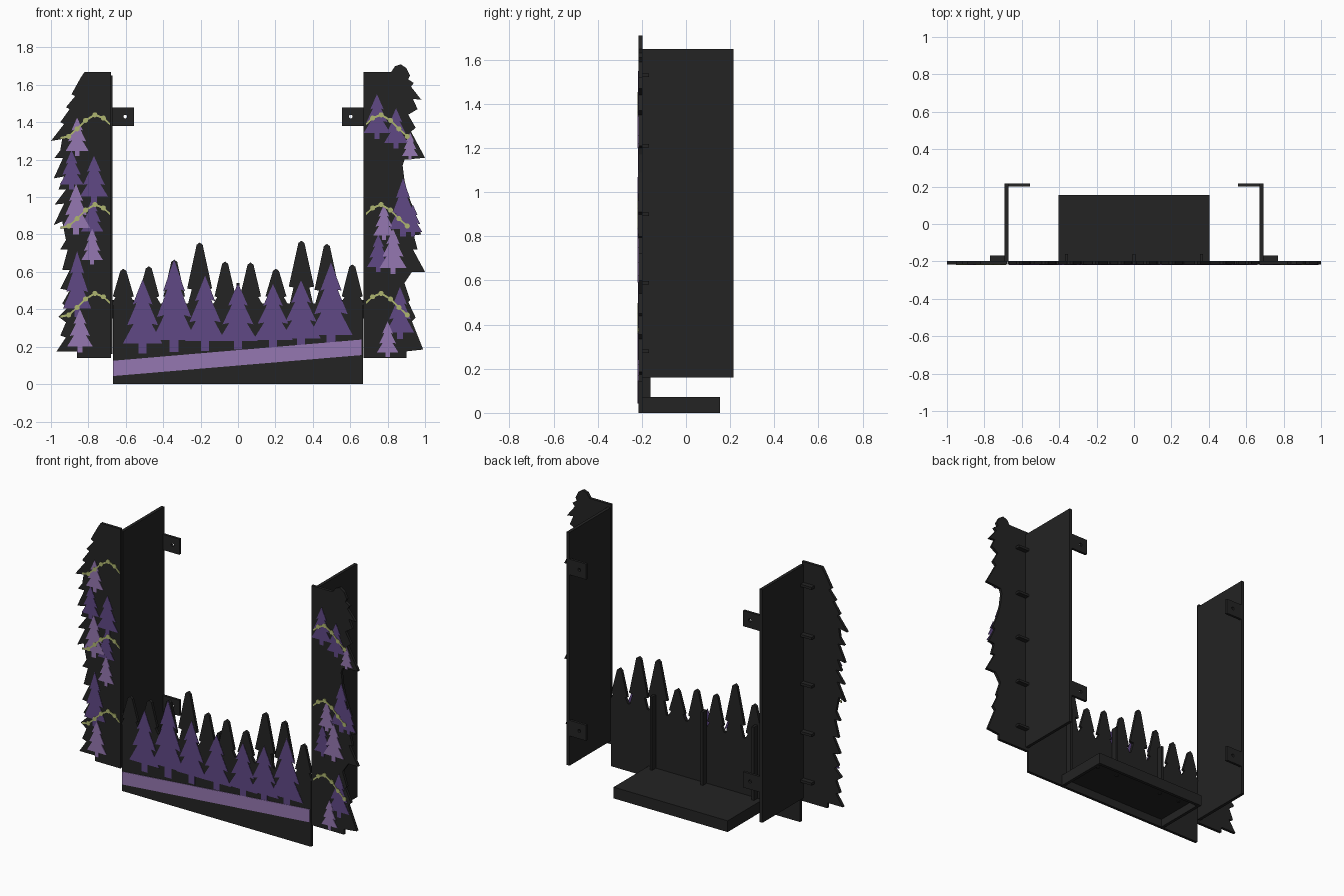
import bpy, bmesh, math

if "Cube" in bpy.data.objects:
    bpy.data.objects.remove(bpy.data.objects["Cube"])


def material(name, rgb):
    m = bpy.data.materials.new(name)
    m.diffuse_color = (*rgb, 1)
    m.use_nodes = True
    m.node_tree.nodes["Principled BSDF"].inputs["Base Color"].default_value = m.diffuse_color
    return m


BLACK = material("black", (0.017, 0.017, 0.017))
DARK = material("dark_purple", (0.115, 0.065, 0.235))
LIGHT = material("light_purple", (0.30, 0.185, 0.44))
OLIVE = material("olive", (0.43, 0.47, 0.16))


def finish(name, bm, mat):
    bmesh.ops.recalc_face_normals(bm, faces=bm.faces)
    me = bpy.data.meshes.new(name)
    bm.to_mesh(me)
    bm.free()
    me.materials.append(mat)
    ob = bpy.data.objects.new(name, me)
    bpy.context.collection.objects.link(ob)
    return ob


def plates(name, shapes, y0, y1, mat):
    """Flat x-z shapes extruded from y0 to y1; a shape is an outline plus optional holes."""
    bm = bmesh.new()
    for loops in shapes:
        edges = []
        for loop in loops:
            vs = [bm.verts.new((x, y0, z)) for x, z in loop]
            edges += [bm.edges.new((vs[i - 1], vs[i])) for i in range(len(vs))]
        fill = bmesh.ops.triangle_fill(bm, use_beauty=True, use_dissolve=False, edges=edges,
                                       normal=(0, -1, 0))
        faces = [g for g in fill["geom"] if isinstance(g, bmesh.types.BMFace)]
        ext = bmesh.ops.extrude_face_region(bm, geom=faces, use_keep_orig=True)
        for v in ext["geom"]:
            if isinstance(v, bmesh.types.BMVert):
                v.co.y = y1
    return finish(name, bm, mat)


def boxes(name, bounds, mat=BLACK):
    bm = bmesh.new()
    for x0, x1, y0, y1, z0, z1 in bounds:
        for v in bmesh.ops.create_cube(bm, size=1)["verts"]:
            v.co = (x1 if v.co.x > 0 else x0, y1 if v.co.y > 0 else y0, z1 if v.co.z > 0 else z0)
    return finish(name, bm, mat)


def circle(x, z, r, n=16):
    return [(x + r * math.cos(2 * math.pi * i / n), z + r * math.sin(2 * math.pi * i / n))
            for i in range(n)]


def rect(x0, x1, z0, z1):
    return [(x0, z0), (x1, z0), (x1, z1), (x0, z1)]


def tree(x, top, bottom, half):
    """Three-tier fir with a trunk."""
    side = [(.5, .66), (.3, .68), (.78, .38), (.45, .4), (1, .13), (.2, .13), (.2, 0)]
    h = top - bottom
    right = [(x + a * half, bottom + b * h) for a, b in side]
    left = [(x - a * half, bottom + b * h) for a, b in reversed(side)]
    return [[(x, top)] + right + left]


BACK, FRONT = -0.198, -0.216

# Side panels with ragged fir outlines (hundredths of a unit)
left_edge = [(-68, 14), (-68, 167), (-82, 167), (-84, 164), (-89, 155), (-87, 154), (-92, 148),
             (-90, 147), (-95, 140), (-93, 139), (-100, 130), (-94, 131), (-95, 125), (-98, 121),
             (-93.5, 121), (-98.5, 110), (-93, 111), (-96, 104), (-92, 104), (-98, 96),
             (-93, 96.5), (-98.5, 85), (-94, 87), (-92, 77), (-95, 72), (-91, 72), (-94, 61),
             (-90, 61), (-95, 51), (-90, 50), (-94, 43), (-91, 41), (-96, 36), (-92, 33),
             (-95, 26), (-92, 25), (-97, 17.5), (-86, 17.5), (-86, 14)]
right_edge = [(67, 14), (67, 167), (82, 167), (84, 170), (87, 171), (90, 169), (92, 165),
              (91, 163), (94, 161), (92.5, 159), (98, 152), (93.5, 152.5), (96, 147), (91, 144),
              (95, 137), (92.5, 135), (100, 121), (89, 120), (88, 117), (89, 109), (91, 101),
              (95, 91), (93.5, 90), (98, 80), (94, 79.5), (96, 72), (93.5, 72), (100, 60),
              (93, 60), (89, 54), (92, 45), (91, 44), (95, 35.5), (93, 33.5), (99, 18.5),
              (90, 17.5), (90, 14)]
for name, edge in (("left_front_panel", left_edge), ("right_front_panel", right_edge)):
    plates(name, [[[(x / 100, z / 100) for x, z in edge]]], BACK, FRONT, BLACK)

# Lower panel with a skyline of ten pointed firs
tops = [.617, .63, .665, .757, .655, .65, .617, .767, .75, .64]
sky = [(0.668, 0), (-0.668, 0), (-0.668, 0.42)]
for i, t in enumerate(tops):
    c = -0.613 + i * 0.136
    tier = max(0.465, t - 0.25)
    w = 0.056 + 0.1 * max(0, t - 0.65)
    sky += [(c - .062, .43), (c - .042, tier), (c - w, tier + .004), (c - .016, t - .012), (c, t),
            (c + .016, t - .012), (c + w, tier + .004), (c + .042, tier), (c + .062, .43)]
sky.append((0.668, 0.42))
plates("lower_front_panel", [[sky]], BACK, FRONT, BLACK)

# Coloured fir inlays: (x, top, bottom)
lower_trees = [(-.51, .56), (-.342, .665), (-.176, .58), (0, .54), (.187, .535), (.337, .555),
               (.497, .65)]
plates("lower_inlay_trees",
       [tree(x, t, .165 + .04 * (x + .5), .105 + .1 * max(0, t - .55)) for x, t in lower_trees],
       FRONT + .001, -.218, DARK)
dark_trees = [(-.77, 1.22, .97), (-.89, 1.25, 1.04), (-.78, .99, .79), (-.86, .71, .36),
              (.743, 1.55, 1.31), (.845, 1.475, 1.26), (.882, 1.10, .79), (.75, .80, .60),
              (.935, .96, .79), (.866, .52, .24)]
light_trees = [(-.86, 1.425, 1.22), (-.866, 1.07, .80), (-.78, .83, .64), (-.845, .40, .17),
               (.92, 1.345, 1.20), (.78, .96, .77), (.829, .83, .59), (.80, .335, .145)]
for name, trees, y, mat in (("side_trees_dark", dark_trees, -.218, DARK),
                            ("side_trees_light", light_trees, -.219, LIGHT)):
    plates(name, [tree(x, t, b, min(.075, .3 * (t - b))) for x, t, b in trees],
           FRONT + .001, y, mat)

# Slanted band across the lower panel
plates("slanted_band", [[[(-.668, .043), (.66, .155), (.66, .238), (-.668, .125)]]],
       FRONT + .001, -.219, LIGHT)

# Garlands of beads, three per side
arc = [(.685, -.05), (.72, -.018), (.765, 0), (.815, -.03), (.86, -.075), (.905, -.115)]
for s, name in ((-1, "left_garlands"), (1, "right_garlands")):
    shapes = []
    for peak in (1.44, .96, .485):
        pts = [(s * x, peak + d) for x, d in arc]
        if s < 0:
            pts.append((-.95, peak - .125))
        shapes.append([[(x, z + .006) for x, z in pts] + [(x, z - .006) for x, z in pts[::-1]]])
        shapes += [[circle(x, z, .014, 10)] for x, z in pts[1:6]]
    plates(name, shapes, FRONT + .001, -.22, OLIVE)

# Side walls, wall tabs with screw holes, and joint ribs
for s, side in ((-1, "left"), (1, "right")):
    def span(a, b):
        return sorted((s * a, s * b))
    boxes(side + "_wall", [(*span(.672, .692), -.2, .216, .16, 1.65)])
    plates(side + "_mounting_tabs",
           [[rect(*span(.555, .68), z - .05, z + .05), circle(s * .603, z, .01)]
            for z in (.40, 1.43)], .2, .216, BLACK)
    boxes(side + "_joint_ribs", [(*span(.69, .77), -.2, -.168, z - .008, z + .008)
                                 for z in (.28, .59, .90, 1.21, 1.53)])

# Stiffening ribs behind the lower panel
boxes("back_ribs", [(x - .008, x + .008, -.2, -.16, .06, .54) for x in (-.36, 0, .36)])

# Shelf: top plate with a skirt, open below
boxes("shelf", [(-.403, .403, -.2, .155, .052, .072),
                (-.403, -.383, -.2, .155, 0, .055), (.383, .403, -.2, .155, 0, .055),
                (-.39, .39, .135, .155, 0, .055)])
bm = bmesh.new()
for x in (-.32, -.17, .17, .32):
    r = bmesh.ops.create_cone(bm, cap_ends=True, segments=12, radius1=.01, radius2=.01, depth=.008)
    for v in r["verts"]:
        v.co.x += x
        v.co.y += .04
        v.co.z += .05
finish("shelf_screws", bm, BLACK)
